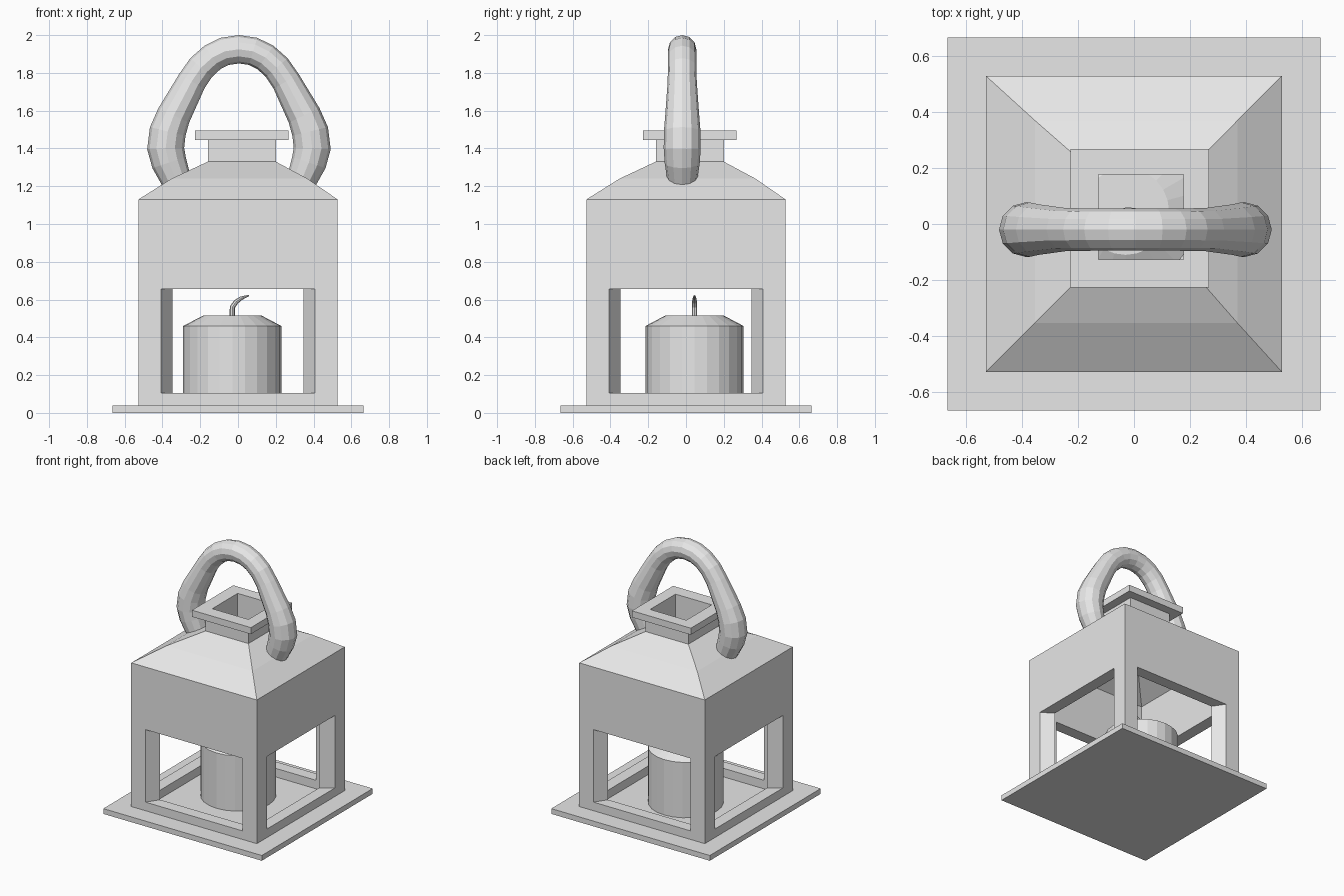
import bpy, bmesh
from math import cos, sin, pi
from mathutils import Matrix, Vector

if "Cube" in bpy.data.objects:
    bpy.data.objects.remove(bpy.data.objects["Cube"])

GREY = (0.8, 0.8, 0.8, 1)
metal = bpy.data.materials.new("plain grey")
metal.use_nodes = True
metal.diffuse_color = GREY
metal.node_tree.nodes["Principled BSDF"].inputs["Base Color"].default_value = GREY


def finish(name, bm):
    bmesh.ops.remove_doubles(bm, verts=bm.verts, dist=0.0005)
    bmesh.ops.recalc_face_normals(bm, faces=bm.faces)
    mesh = bpy.data.meshes.new(name)
    bm.to_mesh(mesh)
    bm.free()
    mesh.materials.append(metal)
    obj = bpy.data.objects.new(name, mesh)
    bpy.context.collection.objects.link(obj)
    return obj


def loft(name, rings, caps=True):
    """Join successive rings of points with quads."""
    bm = bmesh.new()
    loops = [[bm.verts.new(p) for p in ring] for ring in rings]
    n = len(loops[0])
    for a, b in zip(loops, loops[1:]):
        for i in range(n):
            j = (i + 1) % n
            bm.faces.new((a[i], a[j], b[j], b[i]))
    if caps:
        bm.faces.new(loops[0])
        bm.faces.new(loops[-1])
    return finish(name, bm)


def square(half, centre, z):
    return [(centre + sx * half, centre + sy * half, z)
            for sx, sy in ((-1, -1), (1, -1), (1, 1), (-1, 1))]


def circle(x, y, z, radius, sides):
    return [(x + radius * cos(2 * pi * i / sides),
             y + radius * sin(2 * pi * i / sides), z) for i in range(sides)]


def tube(name, path, y, sides):
    """Sweep a circle along (x, z, radius) points in an upright plane."""
    rings = []
    for k, (x, z, r) in enumerate(path):
        a, b = path[max(k - 1, 0)], path[min(k + 1, len(path) - 1)]
        along = Vector((b[0] - a[0], 0, b[1] - a[1])).normalized()
        side = Vector((along.z, 0, -along.x))
        rings.append([Vector((x, y, z)) + side * (r * cos(2 * pi * i / sides))
                      + Vector((0, r * sin(2 * pi * i / sides), 0))
                      for i in range(sides)])
    return loft(name, rings)


# Base plate
loft("base_plate", [square(0.665, 0, 0), square(0.665, 0, 0.04)])

# Four walls, each with a window whose jambs splay outwards
OUTER, INNER = 0.527, 0.437
BOTTOM, TOP, INNER_TOP = 0.04, 1.13, 1.07


def rectangle(half, depth, low, high):
    return [(-half, -depth, low), (half, -depth, low),
            (half, -depth, high), (-half, -depth, high)]


bm = bmesh.new()
for turn in range(4):
    spin = Matrix.Rotation(turn * pi / 2, 4, "Z")
    loops = [[bm.verts.new(spin @ Vector(p)) for p in loop] for loop in (
        rectangle(OUTER, OUTER, BOTTOM, TOP),
        rectangle(0.408, OUTER, 0.105, 0.655),
        rectangle(0.347, INNER, 0.105, 0.655),
        rectangle(INNER, INNER, BOTTOM, INNER_TOP))]
    for a, b in zip(loops, loops[1:]):
        for i in range(4):
            j = (i + 1) % 4
            bm.faces.new((a[i], a[j], b[j], b[i]))
finish("window_walls", bm)

# Hollow roof, chimney and collar, running up the outside and down the inside
loft("roof_and_chimney", [
    square(OUTER, 0, TOP),
    square(0.36, 0.008, 1.24),
    square(0.18, 0.02, 1.33),
    square(0.18, 0.02, 1.445),
    square(0.247, 0.02, 1.445),
    square(0.247, 0.02, 1.495),
    square(0.152, 0.025, 1.495),
    square(0.152, 0.025, 1.27),
    square(INNER, 0, INNER_TOP)], caps=False)

# Candle with a sloping shoulder
CX, CY = -0.03, 0.045
loft("candle", [circle(CX, CY, z, r, 24) for z, r in
                ((0.04, 0.26), (0.46, 0.26), (0.515, 0.155))])

# Bent wick
tube("wick", [(CX, 0.51, 0.014), (CX, 0.56, 0.014), (CX + 0.02, 0.588, 0.013),
              (CX + 0.045, 0.606, 0.01), (0.058, 0.622, 0.004)], CY, 8)

# Arched handle, mirrored from one half
half = [(0, 1.925, 0.075), (0.075, 1.914, 0.075), (0.14, 1.882, 0.075),
        (0.2, 1.828, 0.076), (0.25, 1.755, 0.077), (0.345, 1.575, 0.09),
        (0.377, 1.49, 0.097), (0.388, 1.4, 0.098), (0.37, 1.325, 0.093),
        (0.333, 1.235, 0.08)]
path = [(-x, z, r) for x, z, r in reversed(half[1:])] + half
tube("handle", [(x + 0.005, z, r) for x, z, r in path], -0.02, 12)
